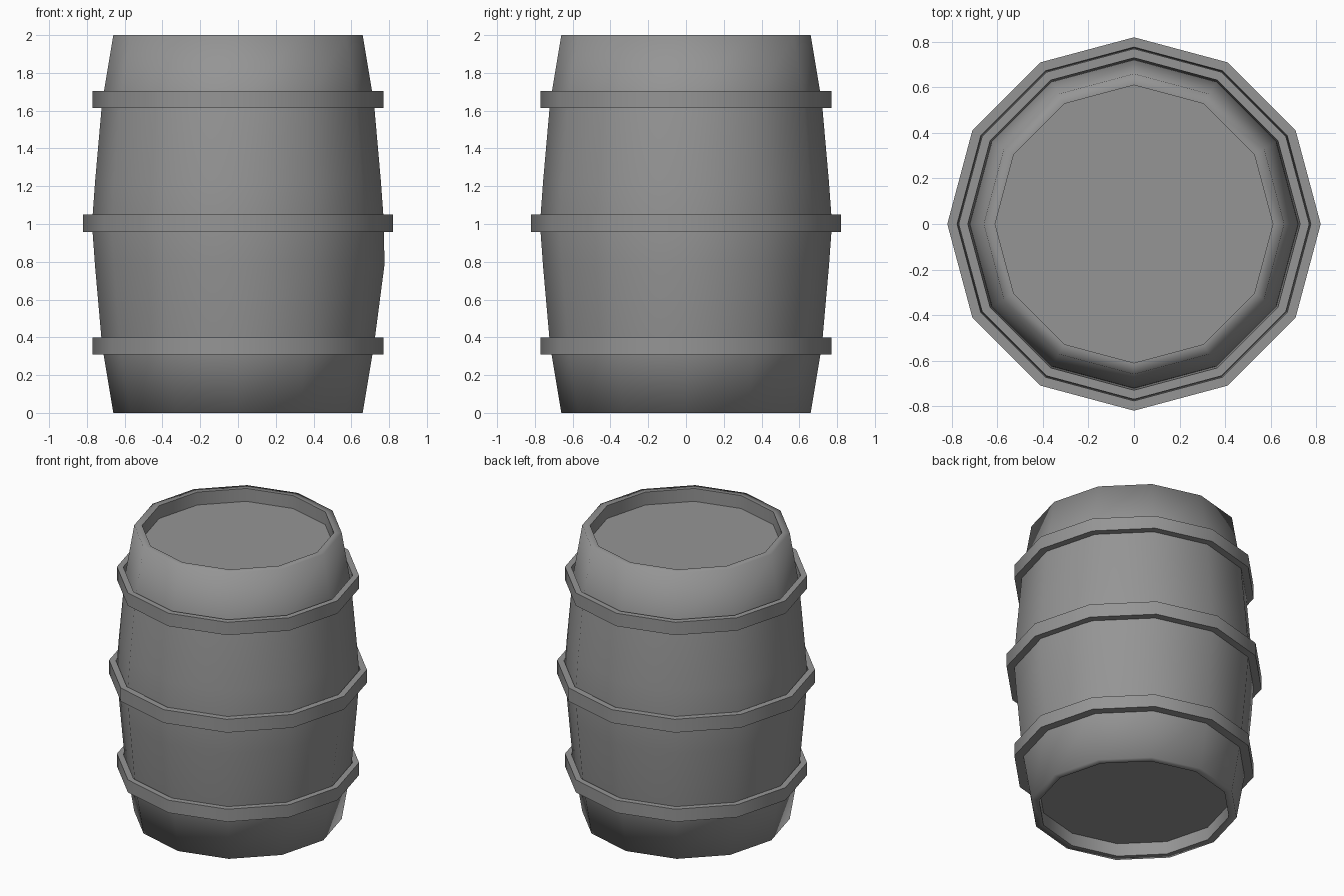
import bpy, bmesh
from math import cos, sin, pi, radians

if "Cube" in bpy.data.objects:
    bpy.data.objects.remove(bpy.data.objects["Cube"])

SIDES = 12

# Dark grey shared by all parts
grey = bpy.data.materials.new("dark_grey")
grey.diffuse_color = (0.3, 0.3, 0.3, 1)
grey.use_nodes = True
grey.node_tree.nodes["Principled BSDF"].inputs["Base Color"].default_value = grey.diffuse_color


def lathe(name, profile, closed, smooth_angle, nudge=None):
    """Revolve (radius, z) points; closed loops become hoops, open ones are capped."""
    bm = bmesh.new()
    rings = [[bm.verts.new((r * cos(2 * pi * i / SIDES), r * sin(2 * pi * i / SIDES), z))
              for i in range(SIDES)] for r, z in profile]
    pairs = list(zip(rings, rings[1:]))
    if closed:
        pairs.append((rings[-1], rings[0]))
    else:
        bm.faces.new(rings[0])
        bm.faces.new(rings[-1])
    for a, b in pairs:
        for i in range(SIDES):
            j = (i + 1) % SIDES
            bm.faces.new((a[i], a[j], b[j], b[i]))
    if nudge:
        rings[nudge[0]][0].co.x = nudge[1]
    bmesh.ops.recalc_face_normals(bm, faces=bm.faces)
    mesh = bpy.data.meshes.new(name)
    bm.to_mesh(mesh)
    bm.free()
    mesh.materials.append(grey)
    obj = bpy.data.objects.new(name, mesh)
    bpy.context.collection.objects.link(obj)
    bpy.ops.object.select_all(action='DESELECT')
    obj.select_set(True)
    bpy.context.view_layer.objects.active = obj
    bpy.ops.object.shade_smooth_by_angle(angle=radians(smooth_angle))
    return obj


# Barrel body: bulged staves with recessed lids, mirrored about mid height;
# the outer rim is softly shaded, and one corner bulges slightly on the +x side
lower = [(0.61, 0.09), (0.61, 0), (0.66, 0), (0.72, 0.36), (0.757, 0.78)]
upper = [(r, 2 - z) for r, z in reversed(lower)]
lathe("barrel_body", lower + [(0.773, 1.0)] + upper, False, 85, nudge=(4, 0.775))

# Three hoops, open above and tight against the staves below
for name, z0, z1, bottom, top, outer in (
        ("lower_hoop", 0.31, 0.398, 0.71, 0.73, 0.77),
        ("middle_hoop", 0.957, 1.05, 0.768, 0.777, 0.82),
        ("upper_hoop", 1.615, 1.705, 0.722, 0.73, 0.77)):
    lathe(name, [(bottom, z0), (outer, z0), (outer, z1), (top, z1)], True, 35)
